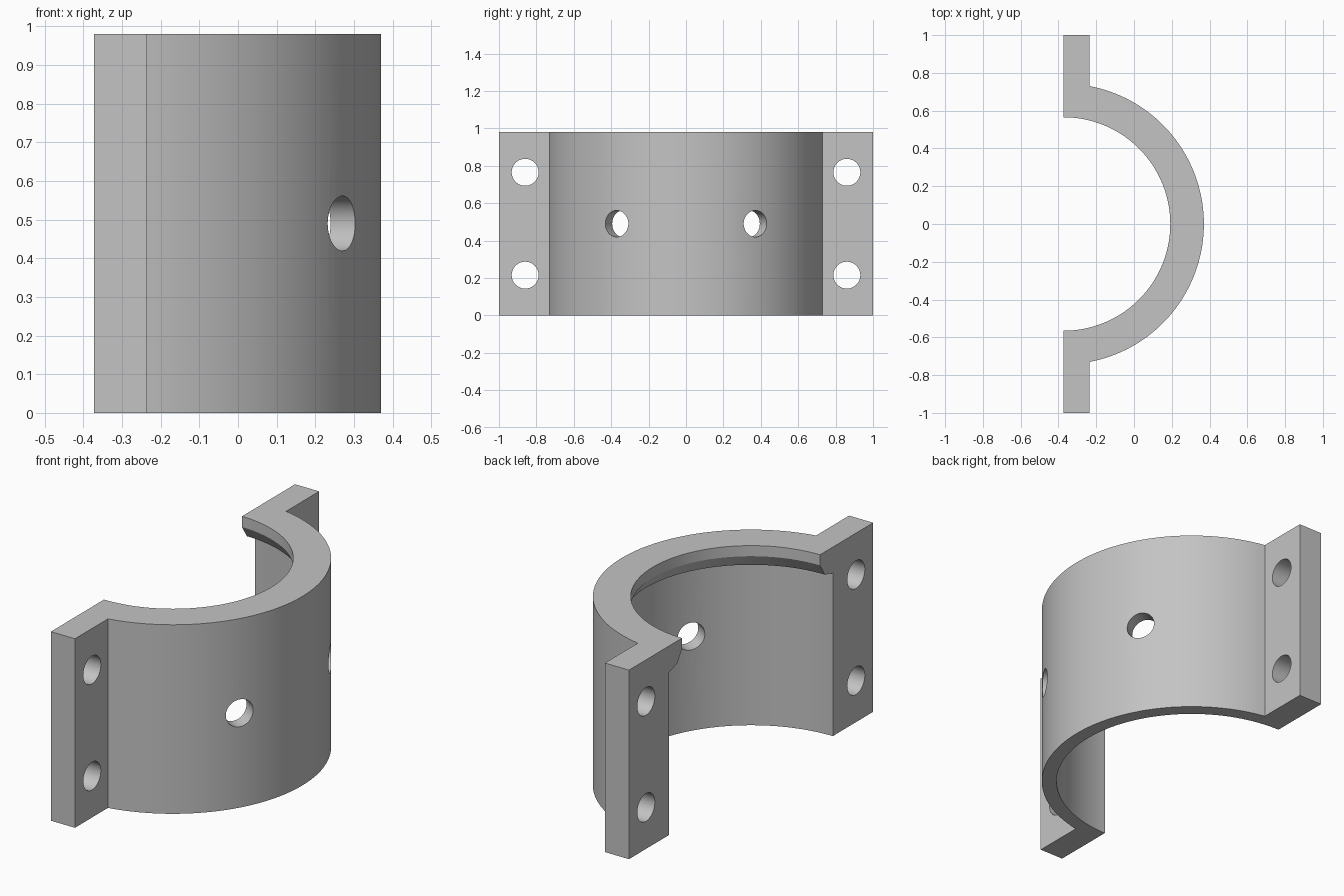
import bpy, bmesh
from math import sin, cos, acos, pi, radians
from mathutils import Matrix, Vector

CX = -0.373            # axis of the half ring
HEIGHT = 0.98
R_OUT, R_WALL, R_LIP = 0.743, 0.67, 0.565
FLANGE_X = -0.235      # outer face of the flanges

if "Cube" in bpy.data.objects:
    bpy.data.objects.remove(bpy.data.objects["Cube"], do_unlink=True)

steel = bpy.data.materials.new("plain grey")
steel.use_nodes = True
grey = (0.55, 0.55, 0.55, 1)
steel.diffuse_color = grey
steel.node_tree.nodes["Principled BSDF"].inputs["Base Color"].default_value = grey


def make_object(name, bm):
    bmesh.ops.recalc_face_normals(bm, faces=bm.faces)
    mesh = bpy.data.meshes.new(name)
    bm.to_mesh(mesh)
    bm.free()
    mesh.materials.append(steel)
    obj = bpy.data.objects.new(name, mesh)
    bpy.context.collection.objects.link(obj)
    return obj


def arc(radius, start, end, steps=72):
    angles = [start + (end - start) * i / steps for i in range(steps + 1)]
    return [(CX + radius * cos(a), radius * sin(a)) for a in angles]


# Half ring with two flanges, extruded from its plan outline
side = acos((FLANGE_X - CX) / R_OUT)
outline = arc(R_LIP, -pi / 2, pi / 2)
outline += [(CX, 1), (FLANGE_X, 1)]
outline += arc(R_OUT, side, -side)
outline += [(FLANGE_X, -1), (CX, -1)]
bm = bmesh.new()
base = bm.faces.new([bm.verts.new((x, y, 0)) for x, y in outline])
top = bmesh.ops.extrude_face_region(bm, geom=[base])["geom"]
bmesh.ops.translate(bm, vec=(0, 0, HEIGHT),
                    verts=[v for v in top if isinstance(v, bmesh.types.BMVert)])
clamp = make_object("half_clamp", bm)

# Bore below the lip: revolved profile of radius and height
profile = [(0, -0.1), (R_WALL, -0.1), (R_WALL, 0.845), (0.605, 0.862),
           (R_LIP, 0.925), (0.5, 1.03), (0, 1.03)]
bm = bmesh.new()
points = [bm.verts.new((CX + r, 0, z)) for r, z in profile]
edges = [bm.edges.new(pair) for pair in zip(points, points[1:])]
bmesh.ops.spin(bm, geom=points + edges, cent=(CX, 0, 0), axis=(0, 0, 1),
               angle=2 * pi, steps=144)
bmesh.ops.remove_doubles(bm, verts=bm.verts, dist=0.0001)
cutters = [make_object("bore_cutter", bm)]


# Round holes along a horizontal direction
def hole(name, center, angle, radius, depth):
    bm = bmesh.new()
    direction = Vector((cos(angle), sin(angle), 0))
    turn = direction.to_track_quat('Z', 'Y').to_matrix().to_4x4()
    bmesh.ops.create_cone(bm, cap_ends=True, segments=48, radius1=radius,
                          radius2=radius, depth=depth,
                          matrix=Matrix.Translation(center) @ turn)
    cutters.append(make_object(name, bm))


for s in (-1, 1):
    for z in (0.215, 0.765):
        hole("bolt_hole_cutter", (-0.304, s * 0.86, z), 0, 0.072, 0.4)
    a = s * radians(30)
    hole("radial_hole_cutter", (CX + 0.7 * cos(a), 0.7 * sin(a), HEIGHT / 2),
         a, 0.071, 0.4)

for cutter in cutters:
    cutter.hide_render = True
    cutter.hide_viewport = True
    cut = clamp.modifiers.new(cutter.name, 'BOOLEAN')
    cut.operation = 'DIFFERENCE'
    cut.solver = 'EXACT'
    cut.object = cutter

# Apply the cuts, remove the helpers and smooth the curved faces
bpy.context.view_layer.update()
graph = bpy.context.evaluated_depsgraph_get()
result = bpy.data.meshes.new_from_object(clamp.evaluated_get(graph))
clamp.modifiers.clear()
clamp.data = result
for cutter in cutters:
    bpy.data.objects.remove(cutter, do_unlink=True)
bpy.ops.object.select_all(action='DESELECT')
clamp.select_set(True)
bpy.context.view_layer.objects.active = clamp
bpy.ops.object.shade_smooth_by_angle(angle=radians(20))
